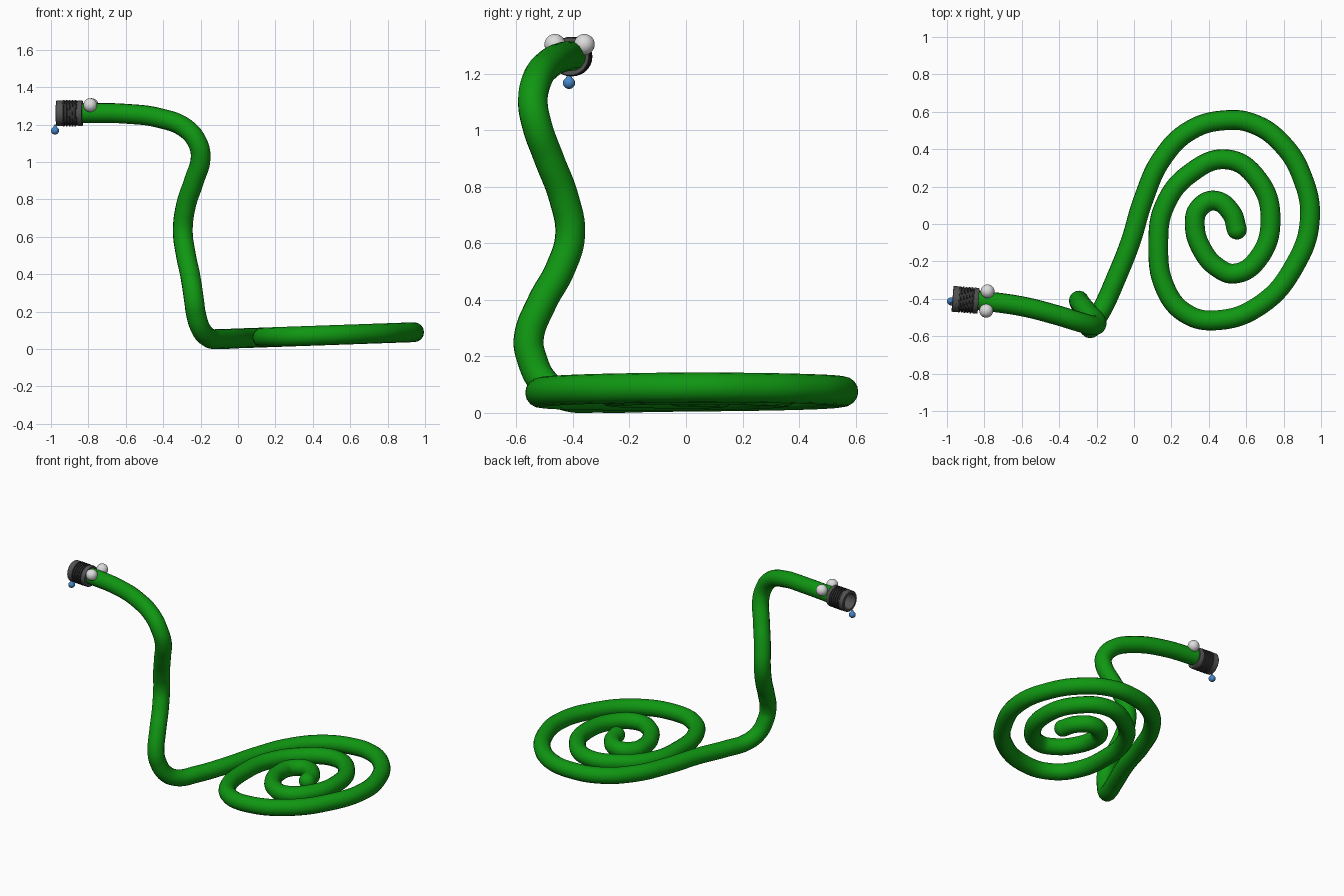
import bpy, bmesh, math
from mathutils import Vector, Matrix

if "Cube" in bpy.data.objects:
    bpy.data.objects.remove(bpy.data.objects["Cube"])


def material(name, rgb):
    m = bpy.data.materials.new(name)
    m.diffuse_color = (*rgb, 1)
    m.use_nodes = True
    m.node_tree.nodes["Principled BSDF"].inputs["Base Color"].default_value = m.diffuse_color
    return m


GREEN = material("hose green", (0.005, 0.31, 0.006))
GREY = material("fitting grey", (0.085, 0.085, 0.085))
BLACK = material("grip black", (0.035, 0.035, 0.035))
WHITE = material("eye white", (0.72, 0.72, 0.72))
BLUE = material("water blue", (0.06, 0.24, 0.58))
R = 0.053


def lathe(name, profile, mats, rule, matrix, steps=32):
    """Revolve (radius, height) points around z; rule(i) picks the band material."""
    bm = bmesh.new()
    rings = [[bm.verts.new((r * math.cos(2 * math.pi * k / steps),
                            r * math.sin(2 * math.pi * k / steps), h))
              for k in range(steps)] for r, h in profile]
    for i in range(len(rings) - 1):
        for k in range(steps):
            n = (k + 1) % steps
            f = bm.faces.new((rings[i][k], rings[i][n], rings[i + 1][n], rings[i + 1][k]))
            f.material_index = rule(i)
    bmesh.ops.remove_doubles(bm, verts=bm.verts, dist=1e-5)
    bmesh.ops.recalc_face_normals(bm, faces=bm.faces)
    bm.transform(matrix)
    me = bpy.data.meshes.new(name)
    bm.to_mesh(me)
    bm.free()
    ob = bpy.data.objects.new(name, me)
    bpy.context.collection.objects.link(ob)
    for m in mats:
        me.materials.append(m)
    smooth(ob)
    return ob


def smooth(ob):
    bpy.ops.object.select_all(action='DESELECT')
    ob.select_set(True)
    bpy.context.view_layer.objects.active = ob
    bpy.ops.object.shade_smooth_by_angle(angle=math.radians(40))


def ball(name, loc, r, mat):
    bpy.ops.mesh.primitive_uv_sphere_add(segments=24, ring_count=16, radius=r, location=loc)
    ob = bpy.context.object
    ob.name = name
    ob.data.materials.append(mat)
    smooth(ob)


# Hose path: flat coil, slightly tilted, from the inside out
coil = [(.55, -.03), (.52, .06), (.43, .125), (.345, .08), (.325, 0), (.36, -.13),
        (.45, -.235), (.54, -.265), (.66, -.19), (.73, .03), (.66, .24), (.5, .345),
        (.3, .27), (.165, .1), (.13, -.1), (.17, -.35), (.28, -.48), (.44, -.515),
        (.68, -.43), (.86, -.22), (.94, .02), (.9, .25), (.79, .43), (.64, .535),
        (.49, .555), (.3, .5), (.15, .35), (.05, .13), (-.02, -.1), (-.1, -.3)]
# Rising neck that sways and bends over to the nozzle
neck = [(-.16, -.435, .063), (-.2, -.505, .11), (-.225, -.545, .19), (-.235, -.557, .26),
        (-.255, -.51, .39), (-.28, -.445, .51), (-.295, -.41, .63), (-.28, -.432, .76),
        (-.235, -.485, .9), (-.2, -.528, 1.02), (-.215, -.542, 1.1), (-.28, -.527, 1.18),
        (-.42, -.485, 1.235), (-.6, -.44, 1.258), (-.85, -.405, 1.263)]
path = [(x, y, .057 + .035 * x) for x, y in coil] + neck

cu = bpy.data.curves.new("hose", 'CURVE')
cu.dimensions = '3D'
cu.bevel_depth = R
cu.bevel_resolution = 6
cu.resolution_u = 8
cu.use_fill_caps = True
sp = cu.splines.new('BEZIER')
sp.bezier_points.add(len(path) - 1)
for p, co in zip(sp.bezier_points, path):
    p.co = co
    p.handle_left_type = p.handle_right_type = 'AUTO'
cu.materials.append(GREEN)
hose = bpy.data.objects.new("hose", cu)
bpy.context.collection.objects.link(hose)
bpy.ops.object.select_all(action='DESELECT')
hose.select_set(True)
bpy.context.view_layer.objects.active = hose
bpy.ops.object.convert(target='MESH')
smooth(bpy.context.object)
ball("hose_end", path[0], R, GREEN)

# Hollow nozzle with a ribbed grip between two plain collars
profile = [(0, 0), (.066, 0), (.069, .004), (.069, .026)]
ribs, start, end = 5, .028, .106
pitch = (end - start) / ribs
for i in range(ribs):
    h = start + i * pitch
    profile += [(.064, h), (.064, h + pitch * .3), (.07, h + pitch * .4), (.07, h + pitch * .95)]
grip_last = len(profile) - 1
profile += [(.069, end), (.069, .137), (.066, .14), (.052, .14), (.05, .05), (0, .05)]
axis = Vector((-1, .08, 0))
turn = axis.to_track_quat('Z', 'Y').to_matrix().to_4x4()
lathe("nozzle", profile, [GREY, BLACK], lambda i: int(3 <= i <= grip_last),
      Matrix.Translation((-.831, -.411, 1.261)) @ turn)

# Pair of eyes on top of the hose
for side, x, y in (("left", -.79, -.464), ("right", -.783, -.36)):
    ball(side + "_eye", (x, y, 1.304), .037, WHITE)

# Water drop hanging from the nozzle lip
drop = [(.0215 * math.sin(a), -.0215 * math.cos(a))
        for a in (math.pi * i / 16 for i in range(11))]
drop += [(.012, .0165), (.005, .028), (0, .036)]
lathe("water_drop", drop, [BLUE], lambda i: 0,
      Matrix.Translation((-.978, -.414, 1.168)), 20)
